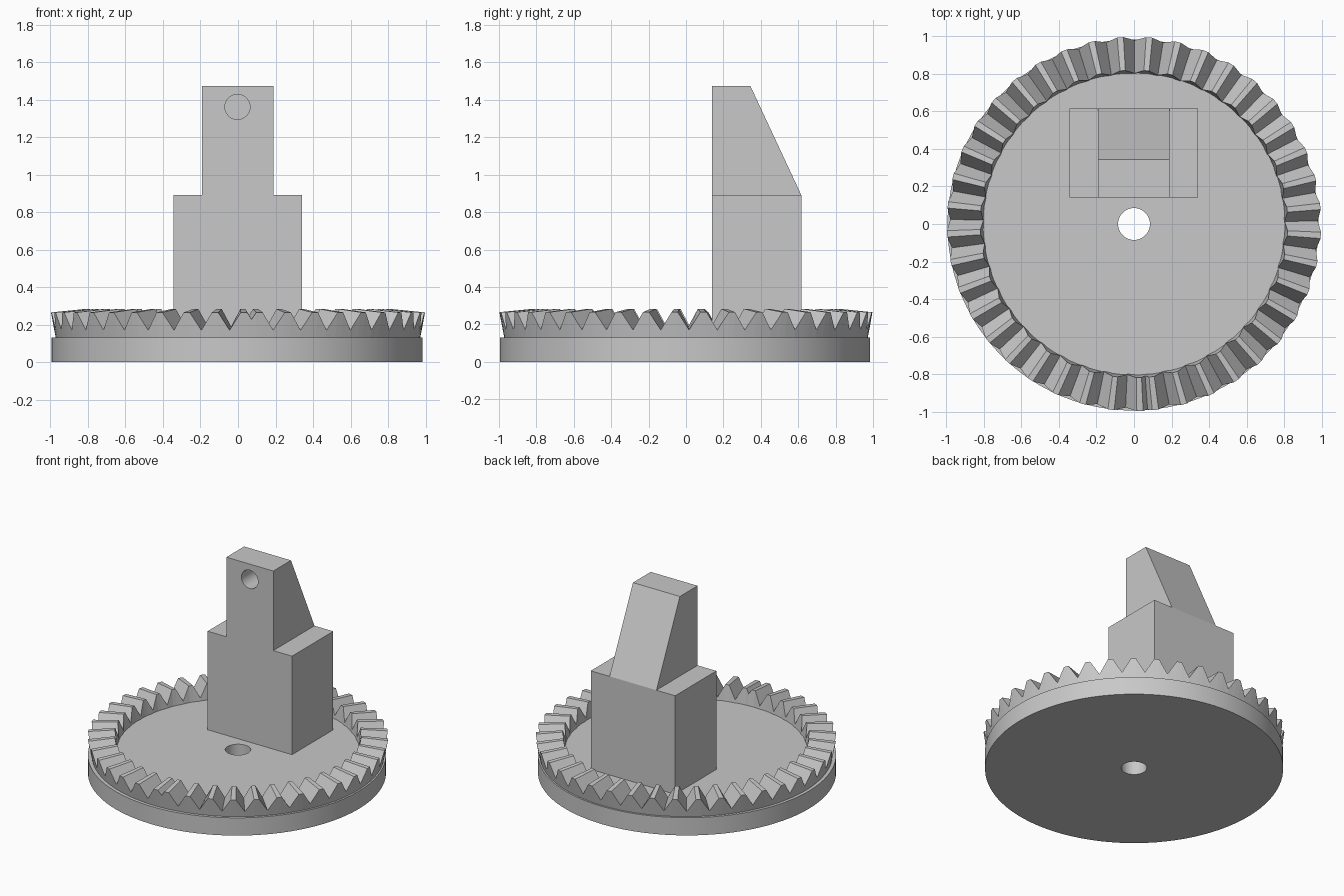
import bpy, bmesh
from math import sin, cos, pi, radians
from mathutils import Matrix

if "Cube" in bpy.data.objects:
    bpy.data.objects.remove(bpy.data.objects["Cube"], do_unlink=True)

GREY = (0.58, 0.58, 0.58, 1)
mat = bpy.data.materials.new("plain grey")
mat.use_nodes = True
mat.diffuse_color = GREY
mat.node_tree.nodes["Principled BSDF"].inputs["Base Color"].default_value = GREY

RIM, FLOOR = 0.13, 0.168


def finish(name, bm):
    bmesh.ops.recalc_face_normals(bm, faces=bm.faces)
    mesh = bpy.data.meshes.new(name)
    bm.to_mesh(mesh)
    bm.free()
    obj = bpy.data.objects.new(name, mesh)
    bpy.context.collection.objects.link(obj)
    mesh.materials.append(mat)
    return obj


def cylinder(name, radius, depth, centre, sides, turn=0):
    bm = bmesh.new()
    bmesh.ops.create_cone(bm, cap_ends=True, segments=sides, radius1=radius,
                          radius2=radius, depth=depth,
                          matrix=Matrix.Translation(centre) @ Matrix.Rotation(turn, 4, "X"))
    return finish(name, bm)


def prism(name, outline, half_width):
    # Side outline (y, z) stretched across x
    bm = bmesh.new()
    face = bm.faces.new([bm.verts.new((-half_width - 0.002, y, z)) for y, z in outline])
    new = bmesh.ops.extrude_face_region(bm, geom=[face])["geom"]
    bmesh.ops.translate(bm, vec=(2 * half_width, 0, 0),
                        verts=[v for v in new if isinstance(v, bmesh.types.BMVert)])
    return finish(name, bm)


def cut(obj, cutter):
    mod = obj.modifiers.new("hole", "BOOLEAN")
    mod.object = cutter
    mod.solver = "EXACT"
    bpy.context.view_layer.objects.active = obj
    bpy.ops.object.modifier_apply(modifier=mod.name)
    bpy.data.objects.remove(cutter, do_unlink=True)


def smooth(obj):
    bpy.ops.object.select_all(action="DESELECT")
    obj.select_set(True)
    bpy.context.view_layer.objects.active = obj
    bpy.ops.object.shade_smooth_by_angle(angle=radians(30))


# Round base and raised floor, both pierced by the shaft hole
base = cylinder("base_disc", 0.99, RIM, (-0.005, -0.005, RIM / 2), 96)
floor = cylinder("raised_floor", 0.81, FLOOR - RIM, (0, 0, (FLOOR + RIM) / 2), 96)
for disc in (base, floor):
    cut(disc, cylinder("shaft_cutter", 0.085, 1, (0, 0, 0), 48))
    smooth(disc)

# Stepped post: wide block below, tapered head above with a blind round hole
prism("post_block", [(0.14, FLOOR), (0.617, FLOOR), (0.617, 0.89), (0.14, 0.89)], 0.342)
head = prism("post_head", [(0.14, 0.89), (0.617, 0.89), (0.345, 1.473), (0.14, 1.473)], 0.19)
cut(head, cylinder("pin_cutter", 0.067, 0.3, (-0.003, 0.14, 1.361), 32, pi / 2))
smooth(head)

# Toothed crown: valley and crest points around the ring, with a short last gap
PITCH, START, TEETH, CREST = 0.155, 0.115, 41, 0.017
stops = []
for i in range(TEETH):
    a = START + i * PITCH
    stops += [(a - CREST, "crest"), (a + CREST, "crest")]
    if i < TEETH - 1:
        stops.append((a + PITCH / 2, "valley"))
last = START + (TEETH - 1) * PITCH
stops.append(((last + START + 2 * pi) / 2, "seam"))

TOPS = {"crest": [(0.998, 0.265), (0.82, 0.283)],
        "valley": [(0.98, 0.17), (0.803, 0.19)],
        "seam": [(0.99, 0.228), (0.812, 0.25)]}
bm = bmesh.new()
sections = []
for angle, kind in stops:
    loop = [(0.8, RIM), (0.972, RIM)] + TOPS[kind]
    sections.append([bm.verts.new((r * sin(angle), -r * cos(angle), z)) for r, z in loop])
for a, b in zip(sections, sections[1:] + sections[:1]):
    for k in range(4):
        n = (k + 1) % 4
        bm.faces.new((a[k], a[n], b[n], b[k]))
finish("tooth_ring", bm)
